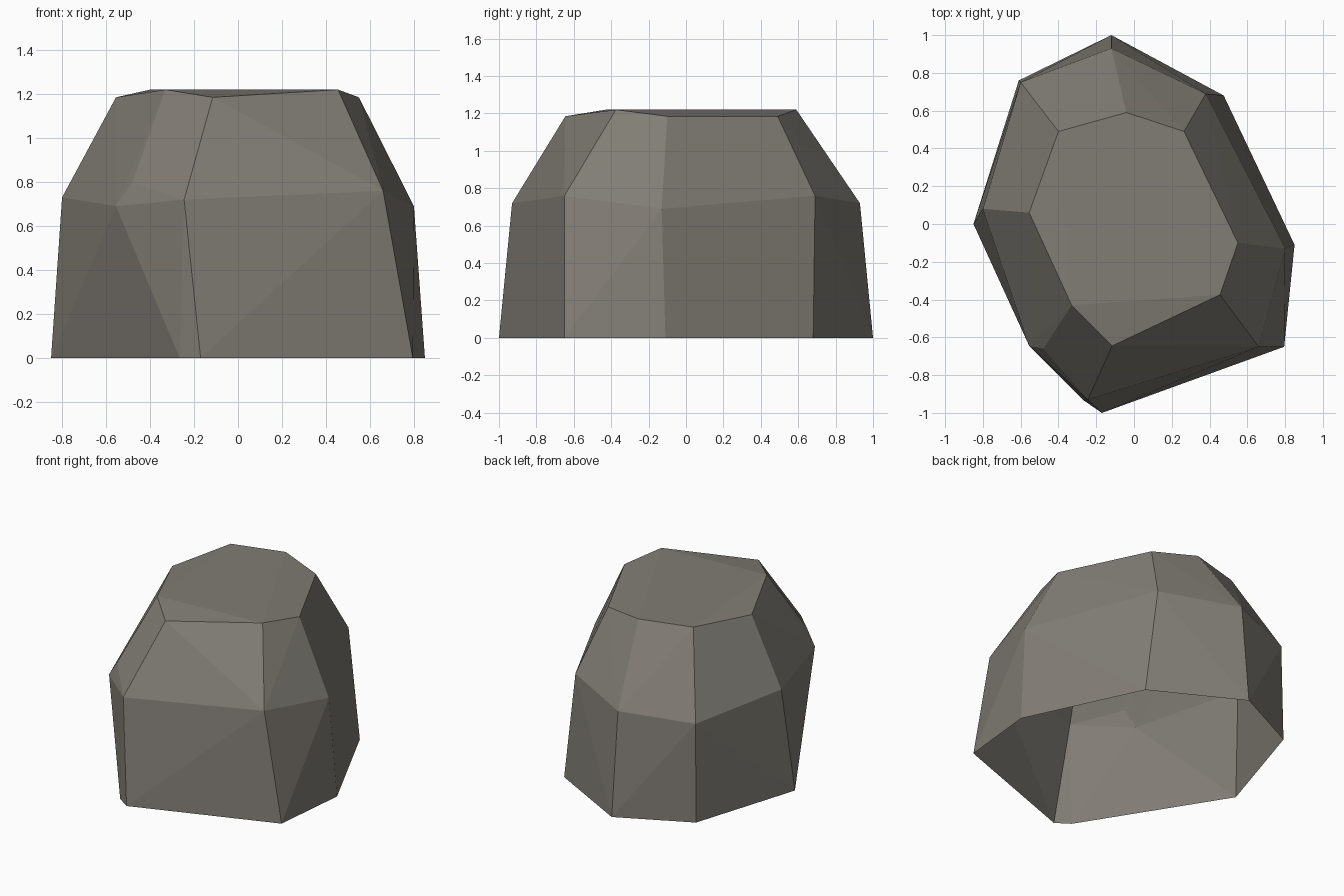
import bpy, bmesh

if "Cube" in bpy.data.objects:
    bpy.data.objects.remove(bpy.data.objects["Cube"])

# Corner rings of the boulder, counted clockwise from the back corner
BASE = [(-.12, 1, 0), (.475, .68, 0), (.85, -.11, 0), (.795, -.65, 0),
        (-.17, -1, 0), (-.265, -.935, 0), (-.85, 0, 0), (-.61, .76, 0)]
SHOULDER = [(-.12, .93, .72), (.38, .69, .76), (.80, -.13, .69), (.66, -.65, .76),
            (-.245, -.93, .72), (-.555, -.645, .69), (-.80, .08, .73), (-.60, .75, .69)]
CROWN = [(-.04, .59, 1.22), (.265, .49, 1.185), (.55, -.10, 1.185), (.455, -.375, 1.22),
         (-.115, -.645, 1.185), (-.33, -.43, 1.22), (-.555, .06, 1.185), (-.40, .49, 1.22)]
CHIP = [(-.48, -.66, .80)]  # small extra facet at the front left

# Stretch a faceted skin over the corners
bm = bmesh.new()
for p in BASE + SHOULDER + CROWN + CHIP:
    bm.verts.new(p)
bmesh.ops.convex_hull(bm, input=bm.verts[:])

# The underside is open
under = [f for f in bm.faces if all(v.co.z < .01 for v in f.verts)]
bmesh.ops.delete(bm, geom=under, context='FACES')
bmesh.ops.recalc_face_normals(bm, faces=bm.faces[:])

mesh = bpy.data.meshes.new("boulder")
bm.to_mesh(mesh)
bm.free()

# Warm grey stone
stone = bpy.data.materials.new("warm grey stone")
stone.diffuse_color = (.22, .205, .178, 1)
stone.use_nodes = True
stone.node_tree.nodes["Principled BSDF"].inputs["Base Color"].default_value = stone.diffuse_color
mesh.materials.append(stone)
boulder = bpy.data.objects.new("boulder", mesh)
bpy.context.collection.objects.link(boulder)
